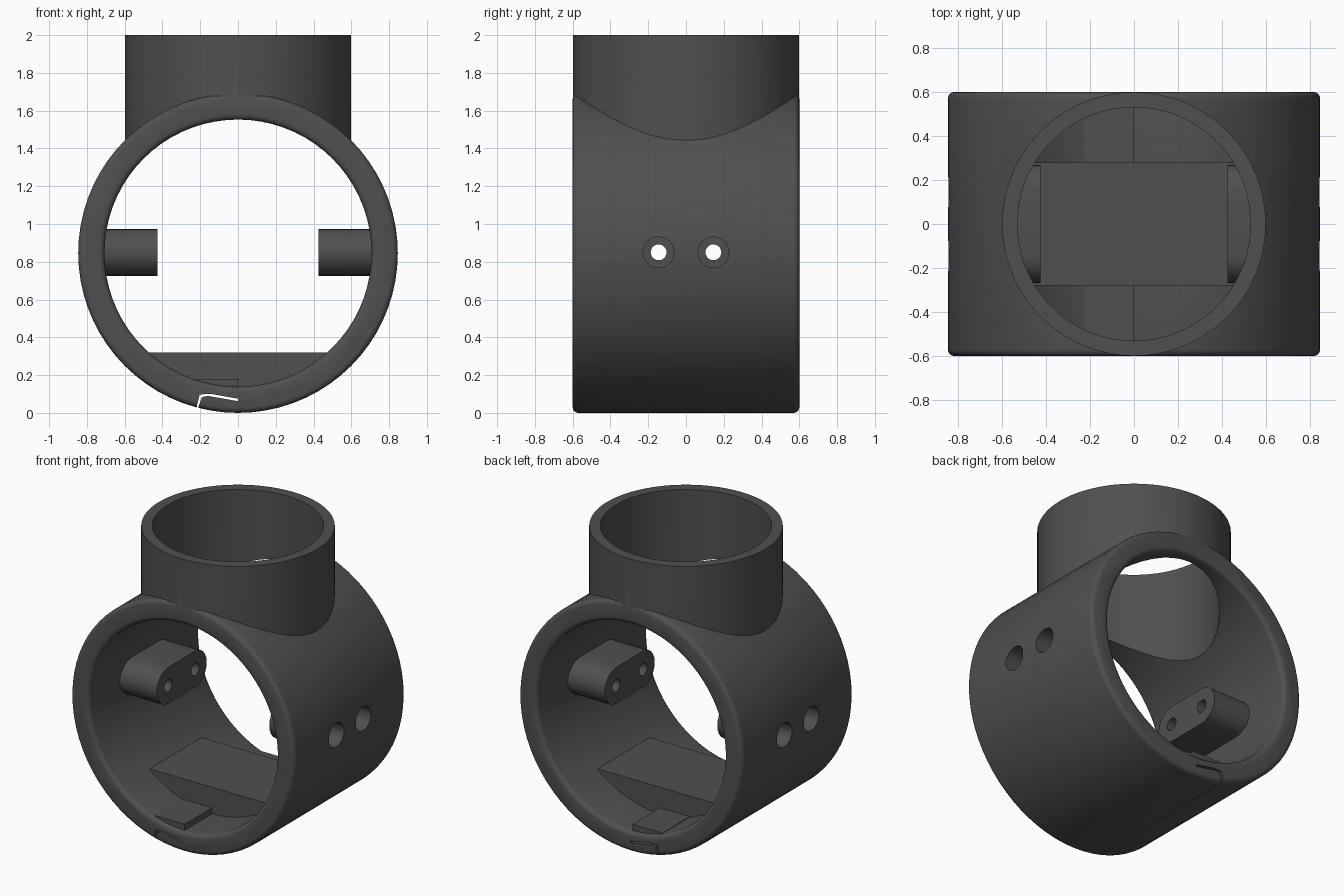
import bpy, bmesh, math
from mathutils import Vector

if "Cube" in bpy.data.objects:
    bpy.data.objects.remove(bpy.data.objects["Cube"])

R, RIN, H = 0.846, 0.707, 0.6      # clamp ring outer / inner radius, half length
C = Vector((0, 0, R))              # ring centre

mat = bpy.data.materials.new("dark grey plastic")
mat.diffuse_color = (0.08, 0.08, 0.08, 1)
mat.use_nodes = True
mat.node_tree.nodes["Principled BSDF"].inputs["Base Color"].default_value = mat.diffuse_color


def finish(name, rings):
    """Skin a stack of equal point rings and cap both ends."""
    bm = bmesh.new()
    loops = [[bm.verts.new(p) for p in ring] for ring in rings]
    n = len(loops[0])
    for a, b in zip(loops, loops[1:]):
        for i in range(n):
            j = (i + 1) % n
            bm.faces.new((a[i], a[j], b[j], b[i]))
    bm.faces.new(loops[0])
    bm.faces.new(loops[-1])
    bmesh.ops.recalc_face_normals(bm, faces=bm.faces)
    me = bpy.data.meshes.new(name)
    bm.to_mesh(me)
    bm.free()
    me.materials.append(mat)
    ob = bpy.data.objects.new(name, me)
    bpy.context.collection.objects.link(ob)
    return ob


def lathe(name, profile, axis, centre, n=72):
    """Solid of revolution; profile = (radius, distance along axis)."""
    u, v = {'x': ('y', 'z'), 'y': ('z', 'x'), 'z': ('x', 'y')}[axis]
    e = {'x': Vector((1, 0, 0)), 'y': Vector((0, 1, 0)), 'z': Vector((0, 0, 1))}
    rings = []
    for r, h in profile:
        rings.append([Vector(centre) + e[axis] * h
                      + e[u] * r * math.cos(2 * math.pi * i / n)
                      + e[v] * r * math.sin(2 * math.pi * i / n) for i in range(n)])
    return finish(name, rings)


def prism_y(name, pts, y0, y1):
    return finish(name, [[Vector((x, y, z)) for x, z in pts] for y in (y0, y1)])


def boolean(ob, other, op, keep=False):
    m = ob.modifiers.new("bool", 'BOOLEAN')
    m.operation, m.solver, m.object = op, 'EXACT', other
    dg = bpy.context.evaluated_depsgraph_get()
    dg.update()
    me = bpy.data.meshes.new_from_object(ob.evaluated_get(dg))
    ob.modifiers.clear()
    ob.data = me
    if not keep:
        bpy.data.objects.remove(other)


def fillet(r, h, f, sr, sh, steps=4):
    """Quarter-round points from the end face to the wall."""
    pts = []
    for i in range(steps + 1):
        a = math.pi / 2 * i / steps
        pts.append((r - sr * f * (1 - math.sin(a)), sh * (h - f * (1 - math.cos(a)))))
    return pts


# Clamp ring with rounded rims, and the upright pipe
front = fillet(R, H, 0.03, 1, -1)
body = lathe("body", front + [(r, -h) for r, h in reversed(front)], 'y', C)
boolean(body, lathe("pipe", [(0.599, 0.9), (0.599, 2.0)], 'z', (0, 0, 0)), 'UNION')

# Both bores
rim = [(RIN + 0.03, -0.65)] + fillet(RIN, H, 0.03, -1, -1)
boolean(body, lathe("ring_bore", rim + [(r, -h) for r, h in reversed(rim)], 'y', C), 'DIFFERENCE')
boolean(body, lathe("pipe_bore", [(0.53, 0.9), (0.53, 2.1)], 'z', (0, 0, 0)), 'DIFFERENCE')

# Floor block: a chord segment inside the ring
a0 = math.acos((R - 0.32) / 0.77)
arc = [(0.77 * math.sin(a), R - 0.77 * math.cos(a))
       for a in (-a0 + 2 * a0 * i / 24 for i in range(25))]
boolean(body, prism_y("floor_block", arc, -0.28, 0.28), 'UNION')

# Lap pad on the left side of the joint
boolean(body, prism_y("lap_pad", [(-0.225, 0.1), (0.0, 0.06), (0.0, 0.18), (-0.225, 0.18)],
                      -0.575, 0.575), 'UNION')

# Screw bosses with two counterbored holes on each side
for s in (-1, 1):
    stadium = []
    for side in (1, -1):
        for i in range(13):
            a = math.pi * i / 12
            stadium.append((side * (0.145 + 0.124 * math.sin(a)), side * 0.124 * math.cos(a)))
    boss = finish("boss", [[Vector((s * x, y, 0.85 + z)) for y, z in stadium]
                           for x in (0.425, 0.775)])
    boolean(body, boss, 'UNION')
    for y in (-0.145, 0.145):
        hole = lathe("screw_hole", [(0.042, 0.3 * s), (0.042, 0.71 * s),
                                    (0.082, 0.71 * s), (0.082, 0.95 * s)],
                     'x', (0, y, 0.85), 24)
        boolean(body, hole, 'DIFFERENCE')

# Split into two halves with a lap joint at the bottom
right_zone = [(0, 2.2), (1, 2.2), (1, -0.1), (-0.23, -0.1), (-0.21, 0.03),
              (-0.19, 0.084), (-0.16, 0.09), (0, 0.062)]
left_zone = [(0, 2.2), (0, 0.075), (-0.14, 0.1), (-0.203, 0.098),
             (-0.22, 0.025), (-0.24, -0.1), (-1, -0.1), (-1, 2.2)]
for name, zone in (("right_half", right_zone), ("left_half", left_zone)):
    half = bpy.data.objects.new(name, body.data.copy())
    bpy.context.collection.objects.link(half)
    boolean(half, prism_y("zone", zone, -0.8, 0.8), 'INTERSECT')
    bpy.ops.object.select_all(action='DESELECT')
    half.select_set(True)
    bpy.context.view_layer.objects.active = half
    bpy.ops.object.shade_smooth_by_angle(angle=math.radians(30))
bpy.data.objects.remove(body)
